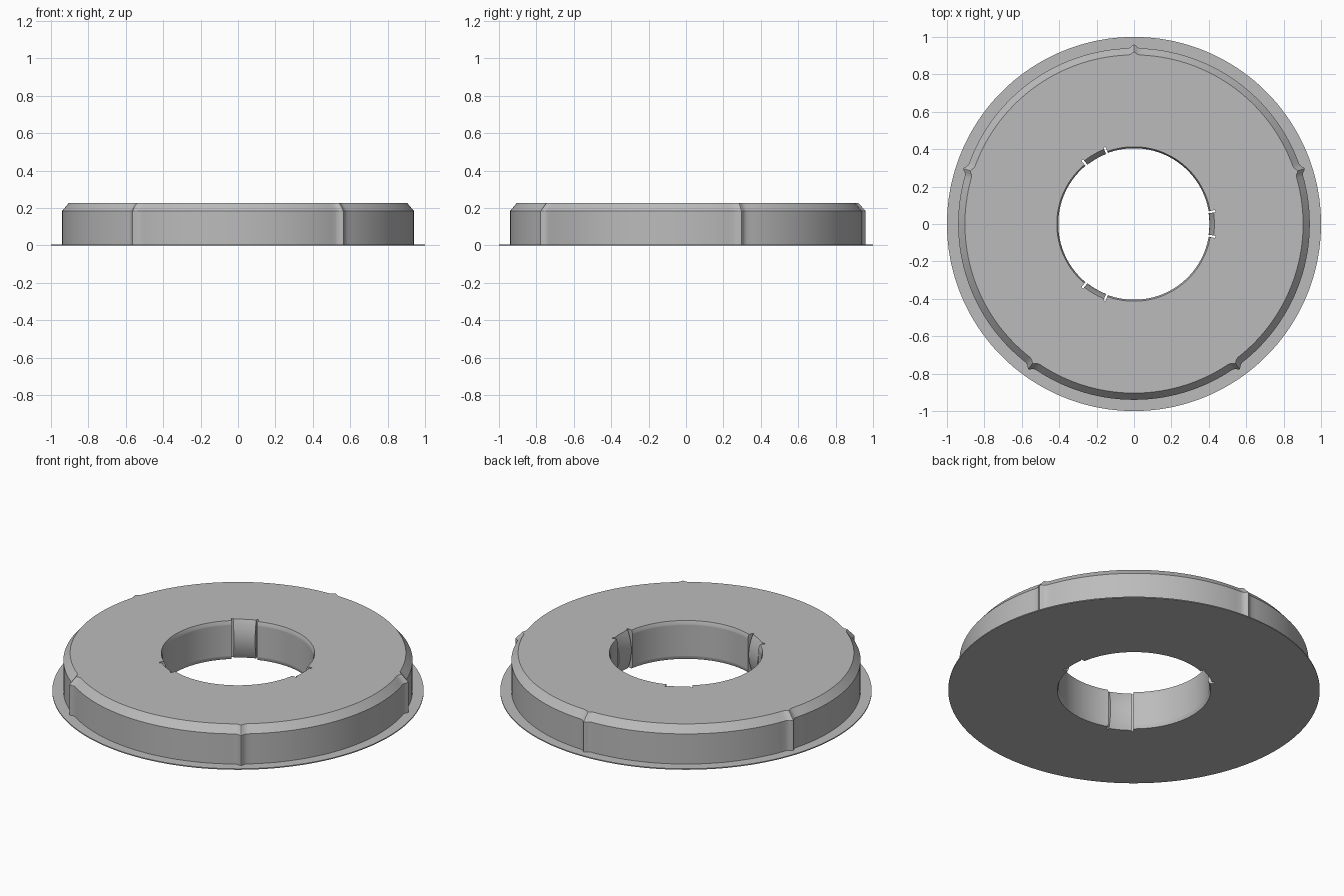
import bpy, bmesh, math

if "Cube" in bpy.data.objects:
    bpy.data.objects.remove(bpy.data.objects["Cube"])

grey = bpy.data.materials.new("plain grey")
grey.diffuse_color = (0.5, 0.5, 0.5, 1)
grey.use_nodes = True
grey.node_tree.nodes["Principled BSDF"].inputs["Base Color"].default_value = grey.diffuse_color

H, BRIM_Z = 0.228, 0.006
BORE_R, SLIT_R = 0.405, 0.44
CLIP, SLIT, EPS = 8.2, 9.8, 0.02      # half angles in degrees
RIBS = [90 + 72 * i for i in range(5)]
CLIPS = [0, 120, 240]
RIB_SHAPE = [(0, 0.02), (0.45, 0.016), (0.9, 0.008), (1.4, 0.003), (2.1, 0)]
BORE_Z = [H * (1 - i / 10) for i in range(11)]


def wrap(a, b):
    return abs((a - b + 180) % 360 - 180)


def rib_height(a):
    d = min(wrap(a, r) for r in RIBS)
    for (a0, h0), (a1, h1) in zip(RIB_SHAPE, RIB_SHAPE[1:]):
        if d <= a1:
            return h0 + (h1 - h0) * (d - a0) / (a1 - a0)
    return 0


def bore_radius(a, z):
    d = min(wrap(a, c) for c in CLIPS)
    if d <= CLIP + EPS / 2:            # bowed clip face
        return 0.403 + 0.027 * (2 * z / H - 1) ** 2
    if d < SLIT - EPS / 2:             # slit beside the clip
        return SLIT_R
    edge = min(z, H - z)               # plain bore with small chamfers
    return BORE_R + max(0, 0.008 * (1 - edge / 0.02))


def section(a):
    h = rib_height(a)
    pts = [(1, 0), (1, BRIM_Z), (0.94 + h, BRIM_Z), (0.94 + h, 0.185),
           (0.904 + h * 0.8, H)]
    zs = sorted(BORE_Z + [0.02, H - 0.02], reverse=True)
    return pts + [(bore_radius(a, z), z) for z in zs]


# Angles: even steps plus exact rib, clip and slit edges
angles = {float(a) for a in range(0, 360, 2)}
for r in RIBS:
    angles |= {(r + s * d) % 360 for d, _ in RIB_SHAPE for s in (1, -1)}
for c in CLIPS:
    for d in (CLIP, CLIP + EPS, SLIT - EPS, SLIT):
        angles |= {round((c + s * d) % 360, 4) for s in (1, -1)}
angles = sorted({round(a, 4) for a in angles})

# Ring body with brim, ribs, bore and clips
bm = bmesh.new()
rings = []
for a in angles:
    t = math.radians(a)
    rings.append([bm.verts.new((r * math.cos(t), r * math.sin(t), z))
                  for r, z in section(a)])
for i, ring in enumerate(rings):
    nxt = rings[(i + 1) % len(rings)]
    for j in range(len(ring)):
        k = (j + 1) % len(ring)
        bm.faces.new((ring[j], nxt[j], nxt[k], ring[k]))
bmesh.ops.recalc_face_normals(bm, faces=bm.faces)
mesh = bpy.data.meshes.new("ribbed_ring")
bm.to_mesh(mesh)
bm.free()
mesh.materials.append(grey)
ring_obj = bpy.data.objects.new("ribbed_ring", mesh)
bpy.context.collection.objects.link(ring_obj)
bpy.context.view_layer.objects.active = ring_obj
ring_obj.select_set(True)
bpy.ops.object.shade_smooth_by_angle(angle=math.radians(25))
